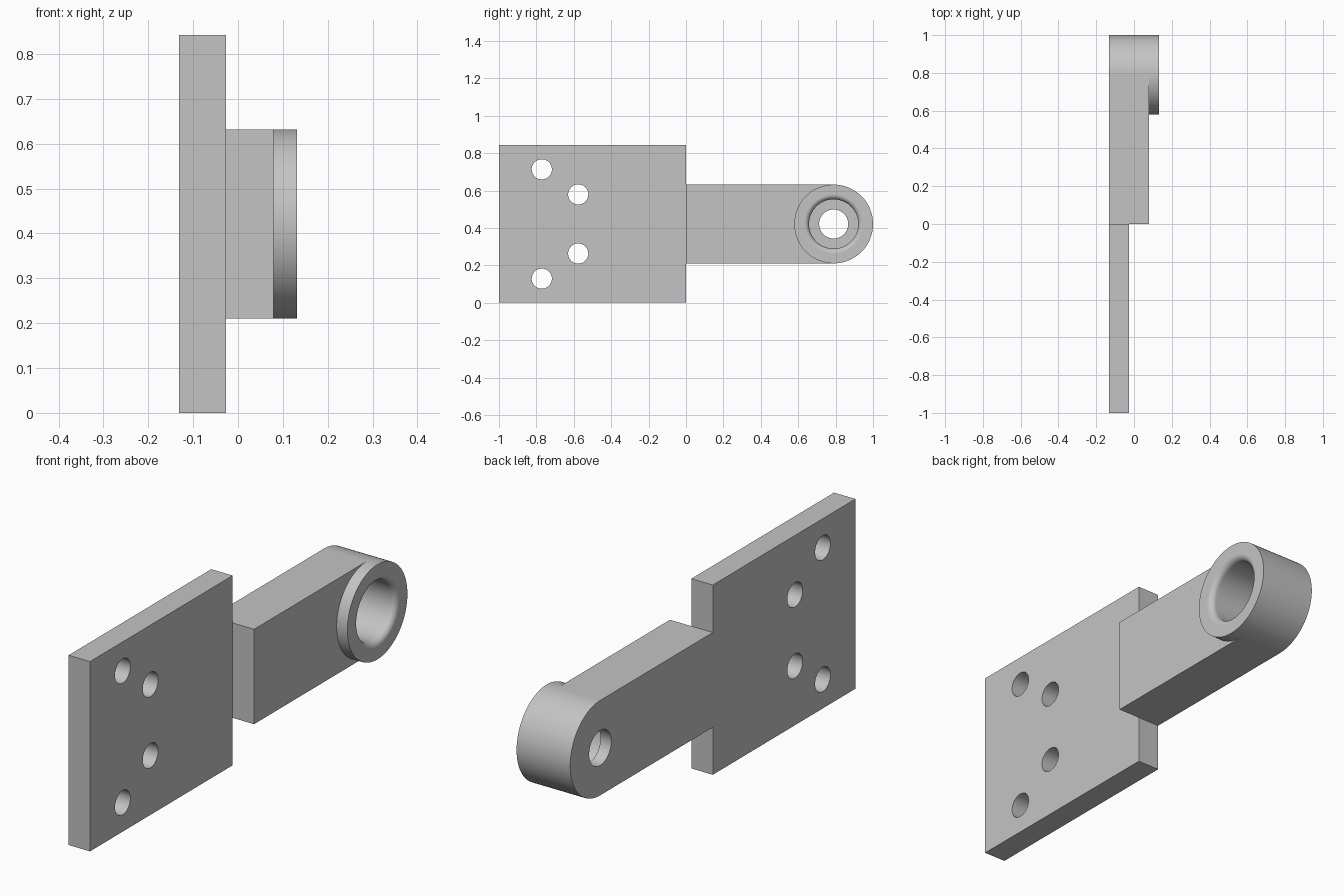
import bpy, bmesh, math
from mathutils import Matrix, Vector

if "Cube" in bpy.data.objects:
    bpy.data.objects.remove(bpy.data.objects["Cube"], do_unlink=True)

U = 2 / 76                      # design unit
X0, X_PLATE, X_ARM, X_BOSS = (-5 * U, -U, 3 * U, 5 * U)
MID = 16 * U                    # height of the arm centre line
EYE_Y, EYE_R = 30 * U, 8 * U    # round end of the arm
BORE_R, PIN_R, FILLET = 5 * U, 2.95 * U, U

steel = bpy.data.materials.new("plain grey")
steel.use_nodes = True
grey = (0.55, 0.55, 0.55, 1)
steel.diffuse_color = grey
steel.node_tree.nodes["Principled BSDF"].inputs["Base Color"].default_value = grey


def make(name, bm):
    bmesh.ops.recalc_face_normals(bm, faces=bm.faces)
    mesh = bpy.data.meshes.new(name)
    bm.to_mesh(mesh)
    bm.free()
    mesh.materials.append(steel)
    obj = bpy.data.objects.new(name, mesh)
    bpy.context.collection.objects.link(obj)
    return obj


def prism(name, outline, x0, x1):
    """Extrude a (y, z) outline along x."""
    bm = bmesh.new()
    face = bm.faces.new([bm.verts.new((x0, y, z)) for y, z in outline])
    new = bmesh.ops.extrude_face_region(bm, geom=[face])["geom"]
    bmesh.ops.translate(bm, vec=(x1 - x0, 0, 0),
                        verts=[v for v in new if isinstance(v, bmesh.types.BMVert)])
    return make(name, bm)


def arc(start, end, steps):
    return [(EYE_Y + EYE_R * math.cos(a), MID + EYE_R * math.sin(a))
            for a in (start + (end - start) * i / steps for i in range(steps + 1))]


def lathe(name, profile, y, z, steps=96):
    """Spin an (x, radius) profile about an axis parallel to x."""
    bm = bmesh.new()
    verts = [bm.verts.new((x, y, z + r)) for x, r in profile]
    edges = [bm.edges.new(pair) for pair in zip(verts, verts[1:])]
    bmesh.ops.spin(bm, geom=verts + edges, cent=(0, y, z), axis=(1, 0, 0),
                   angle=math.tau, steps=steps)
    bmesh.ops.remove_doubles(bm, verts=bm.verts, dist=1e-5)
    return make(name, bm)


def finish(obj, cutter):
    """Cut the holes, then shade with sharp edges kept."""
    bpy.ops.object.select_all(action='DESELECT')
    obj.select_set(True)
    bpy.context.view_layer.objects.active = obj
    mod = obj.modifiers.new("holes", 'BOOLEAN')
    mod.operation, mod.solver, mod.object = 'DIFFERENCE', 'EXACT', cutter
    bpy.ops.object.modifier_apply(modifier=mod.name)
    bpy.ops.object.shade_smooth_by_angle(angle=math.radians(30))
    normals = obj.modifiers.new("flat caps", 'WEIGHTED_NORMAL')
    normals.keep_sharp = True


# Mounting plate with four screw holes
plate = prism("mounting_plate",
              [(-38 * U, 0), (0, 0), (0, 2 * MID), (-38 * U, 2 * MID)], X0, X_PLATE)
bm = bmesh.new()
for y, dz in ((-29.3 * U, 11.1 * U), (-21.9 * U, 6 * U)):
    for side in (-1, 1):
        place = (Matrix.Translation(Vector((X0, y, MID + side * dz)))
                 @ Matrix.Rotation(math.pi / 2, 4, 'Y'))
        bmesh.ops.create_cone(bm, cap_ends=True, segments=48, radius1=2.05 * U,
                              radius2=2.05 * U, depth=1, matrix=place)
screw_cutter = make("screw_hole_cutter", bm)

# Arm with a rounded end, and the raised boss on it
arm = prism("arm", [(0, MID + EYE_R), (0, MID - EYE_R)]
            + arc(-math.pi / 2, math.pi / 2, 48), X0, X_ARM)
boss = prism("bearing_boss", arc(0, math.tau, 96)[:-1], X_ARM, X_BOSS)

# Stepped bore: pin hole, wider bore and a rounded mouth
mouth = [(X_BOSS - FILLET + FILLET * math.sin(a), BORE_R + FILLET - FILLET * math.cos(a))
         for a in (math.pi / 2 * i / 8 for i in range(9))]
bore_cutter = lathe("bore_cutter",
                    [(X0 - U, 0), (X0 - U, PIN_R), (X0 + 2 * U, PIN_R),
                     (X0 + 2 * U, BORE_R)] + mouth
                    + [(X_BOSS + U, BORE_R + FILLET), (X_BOSS + U, 0)],
                    EYE_Y, MID)

finish(plate, screw_cutter)
finish(arm, bore_cutter)
finish(boss, bore_cutter)
for cutter in (screw_cutter, bore_cutter):
    bpy.data.objects.remove(cutter, do_unlink=True)
